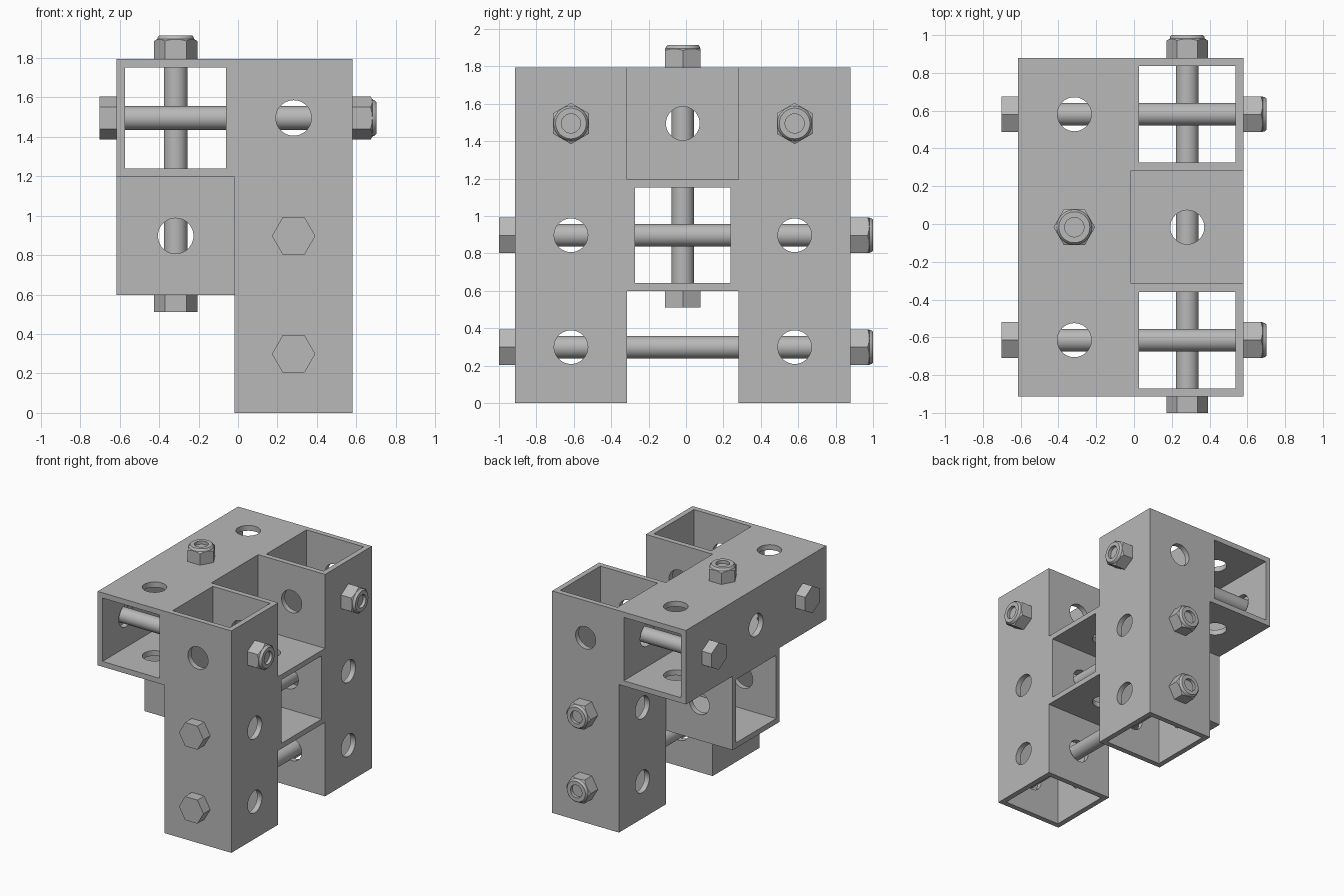
import bpy
import bmesh
import math
from mathutils import Matrix

if "Cube" in bpy.data.objects:
    bpy.data.objects.remove(bpy.data.objects["Cube"], do_unlink=True)

CELL = 0.598      # tube width and hole spacing
WALL = 0.043
HOLE = 0.09
ROD = 0.06
HEX = 0.11        # hexagon corner radius
HEAD = 0.086
SEG = 48
X0, Y0 = -0.615, -0.914
XM = X0 + CELL

steel = bpy.data.materials.new("grey_steel")
steel.use_nodes = True
grey = (0.48, 0.48, 0.48, 1)
steel.diffuse_color = grey
steel.node_tree.nodes["Principled BSDF"].inputs["Base Color"].default_value = grey

# Turn a part built along z so that it runs along the chosen axis
TURN = {"x": (0, math.pi / 2, 0), "y": (-math.pi / 2, 0, 0), "z": (0, 0, 0)}


def add_object(name, bm, loc=(0, 0, 0), axis="z"):
    bmesh.ops.recalc_face_normals(bm, faces=bm.faces[:])
    mesh = bpy.data.meshes.new(name)
    bm.to_mesh(mesh)
    bm.free()
    mesh.materials.append(steel)
    obj = bpy.data.objects.new(name, mesh)
    obj.location = loc
    obj.rotation_euler = TURN[axis]
    bpy.context.collection.objects.link(obj)
    return obj


def shade(obj):
    bpy.ops.object.select_all(action="DESELECT")
    obj.select_set(True)
    bpy.context.view_layer.objects.active = obj
    bpy.ops.object.shade_smooth_by_angle(angle=math.radians(30))


def box(name, width, z0, z1):
    bm = bmesh.new()
    bmesh.ops.create_cube(bm, size=1, matrix=Matrix.Translation((0, 0, (z0 + z1) / 2))
                          @ Matrix.Diagonal((width, width, z1 - z0, 1)))
    return add_object(name, bm)


def cut(obj, cutter):
    cutter.hide_render = True
    mod = obj.modifiers.new("cut", "BOOLEAN")
    mod.operation = "DIFFERENCE"
    mod.solver = "EXACT"
    mod.object = cutter
    bpy.context.view_layer.objects.active = obj
    bpy.context.view_layer.update()
    bpy.ops.object.modifier_apply(modifier=mod.name)
    bpy.data.objects.remove(cutter, do_unlink=True)


def tube(name, start, axis, cells):
    """Square tube with a hole in the middle of every cell on all four sides."""
    length = cells * CELL
    obj = box(name, CELL, 0, length)
    cut(obj, box("bore", CELL - 2 * WALL, -0.1, length + 0.1))
    for i in range(cells):
        for direction in "xy":
            bm = bmesh.new()
            bmesh.ops.create_cone(bm, cap_ends=True, segments=SEG, radius1=HOLE,
                                  radius2=HOLE, depth=CELL * 1.5)
            cut(obj, add_object("drill", bm, (0, 0, (i + 0.5) * CELL), direction))
    obj.location = start
    obj.rotation_euler = TURN[axis]
    shade(obj)


def hexagon(angle):
    sector = math.pi / 3
    return HEX * math.cos(sector / 2) / math.cos(angle % sector - sector / 2)


def loft(name, rings, loc, axis):
    """Join rings given as functions of angle that return radius and height."""
    bm = bmesh.new()
    loops = []
    for ring in rings:
        loop = []
        for i in range(SEG):
            a = 2 * math.pi * i / SEG
            r, z = ring(a)
            loop.append(bm.verts.new((r * math.cos(a), r * math.sin(a), z)))
        loops.append(loop)
    for low, high in zip(loops, loops[1:]):
        for i in range(SEG):
            j = (i + 1) % SEG
            bm.faces.new((low[i], low[j], high[j], high[i]))
    bm.faces.new(loops[0])
    bm.faces.new(loops[-1])
    shade(add_object(name, bm, loc, axis))


def circle(r, z):
    return lambda a: (r, z)


def hex_at(z):
    return lambda a: (hexagon(a), z)


def chamfered_hex(a):
    r = hexagon(a)
    return r, 0.1 - (r - 0.095) * 0.6


def fastener(name, start, axis, cells):
    """Hex bolt from the start face, with a collared lock nut on the far face."""
    length = cells * CELL
    loft(name + "_bolt", [hex_at(-HEAD), hex_at(0), circle(ROD, 0),
                          circle(ROD, length + 0.05)], start, axis)
    end = list(start)
    end["xyz".index(axis)] += length
    loft(name + "_nut", [hex_at(0), chamfered_hex, circle(0.093, 0.101), circle(0.09, 0.112),
                         circle(0.082, 0.12), circle(0.051, 0.12), circle(0.051, 0.095)],
         end, axis)


half = CELL / 2
left_x, right_x = XM + half, X0 + half
mid_y = Y0 + 1.5 * CELL

# Two upright legs, the upper rail and the cross rail
tube("front_leg", (left_x, Y0 + half, 0), "z", 3)
tube("back_leg", (left_x, Y0 + 2.5 * CELL, 0), "z", 3)
tube("upper_rail", (right_x, Y0, 2.5 * CELL), "y", 3)
tube("cross_rail", (X0, mid_y, 1.5 * CELL), "x", 2)

# Bolts that tie the tubes together
fastener("rail_joint", (right_x, mid_y, CELL), "z", 2)
for side, y in (("front", Y0 + half), ("back", Y0 + 2.5 * CELL)):
    fastener(side + "_leg_joint", (X0, y, 2.5 * CELL), "x", 2)
for side, z in (("lower", half), ("middle", 1.5 * CELL)):
    fastener(side + "_leg_tie", (left_x, Y0, z), "y", 3)
